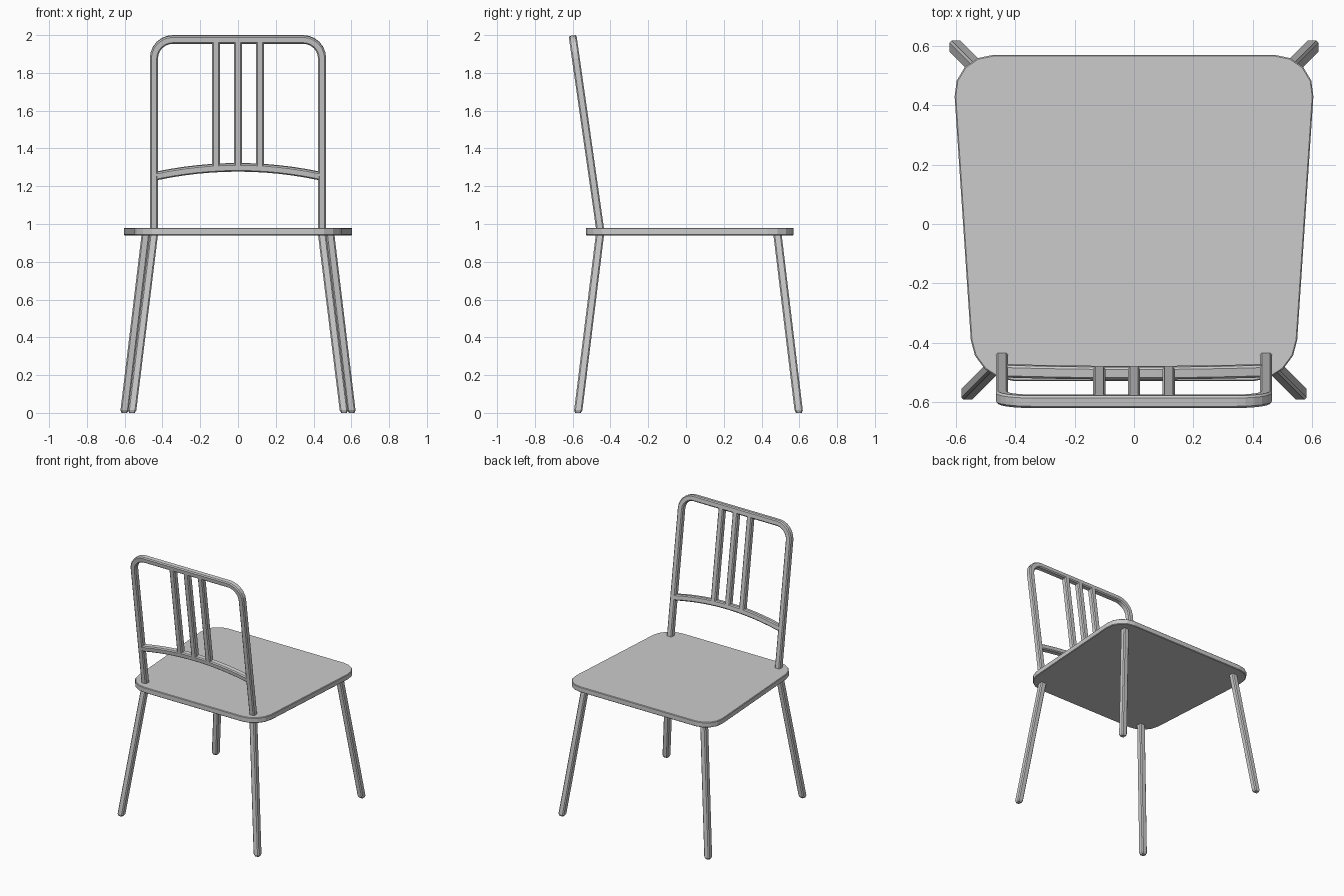
import bpy, bmesh, math
from mathutils import Vector, Matrix

if "Cube" in bpy.data.objects:
    bpy.data.objects.remove(bpy.data.objects["Cube"])

TILT = math.atan(0.145 / 1.02)
BASE = Vector((0, -0.453, 0.96))


def profile(half, chamfer):
    a, b = half, half - chamfer
    return [(a, -b), (a, b), (b, a), (-b, a), (-a, b), (-a, -b), (-b, -a), (b, -a)]


def loft(name, rings):
    """Skin a list of equal-length rings and cap both ends."""
    bm = bmesh.new()
    vs = [[bm.verts.new(p) for p in r] for r in rings]
    n = len(vs[0])
    for r, s in zip(vs, vs[1:]):
        for i in range(n):
            bm.faces.new((r[i], r[(i + 1) % n], s[(i + 1) % n], s[i]))
    bm.faces.new(vs[0][::-1])
    bm.faces.new(vs[-1])
    bmesh.ops.recalc_face_normals(bm, faces=bm.faces)
    me = bpy.data.meshes.new(name)
    bm.to_mesh(me)
    bm.free()
    ob = bpy.data.objects.new(name, me)
    bpy.context.collection.objects.link(ob)
    return ob


def back_tube(name, path, half=0.021):
    """Sweep a chamfered square along an x/z path, then lean it backwards."""
    pts = [Vector((x, 0, (z - BASE.z) / math.cos(TILT))) for x, z in path]
    rings = []
    for i, p in enumerate(pts):
        d0 = (p - pts[i - 1]).normalized() if i else None
        d1 = (pts[i + 1] - p).normalized() if i < len(pts) - 1 else None
        d0, d1 = d0 or d1, d1 or d0
        t = (d0 + d1).normalized()
        side = Vector((t.z, 0, -t.x)) / t.dot(d0)
        rings.append([p + side * u + Vector((0, v, 0)) for u, v in profile(half, 0.007)])
    m = Matrix.Translation(BASE) @ Matrix.Rotation(TILT, 4, 'X')
    return loft(name, [[m @ p for p in r] for r in rings])


# Seat: trapezoid slab with rounded corners
bm = bmesh.new()
corners = [(-0.541, -0.53), (0.541, -0.53), (0.614, 0.57), (-0.614, 0.57)]
face = bm.faces.new([bm.verts.new((x, y, 0.94)) for x, y in corners])
ext = bmesh.ops.extrude_face_region(bm, geom=[face])
top = [g for g in ext["geom"] if isinstance(g, bmesh.types.BMVert)]
bmesh.ops.translate(bm, verts=top, vec=(0, 0, 0.04))
upright = [e for e in bm.edges if abs(e.verts[0].co.z - e.verts[1].co.z) > 0.01]
bmesh.ops.bevel(bm, geom=upright, offset=0.14, segments=4, profile=0.5, affect='EDGES')
bmesh.ops.recalc_face_normals(bm, faces=bm.faces)
rim = [e for e in bm.edges if abs(e.verts[0].co.z - e.verts[1].co.z) < 0.001]
bmesh.ops.bevel(bm, geom=rim, offset=0.004, segments=1, affect='EDGES')
me = bpy.data.meshes.new("seat")
bm.to_mesh(me)
bm.free()
bpy.context.collection.objects.link(bpy.data.objects.new("seat", me))

# Splayed legs with chamfered feet
for row, foot, head in (("front", (0.562, -0.572), (0.446, -0.456)),
                        ("rear", (0.602, 0.598), (0.489, 0.485))):
    for side, s in (("left", -1), ("right", 1)):
        rings = []
        for z, half in ((0, 0.015), (0.014, 0.022), (0.95, 0.022)):
            t = z / 0.94
            cx = s * (foot[0] + (head[0] - foot[0]) * t)
            cy = foot[1] + (head[1] - foot[1]) * t
            rings.append([(cx + u, cy + v, z) for u, v in profile(half, half * 0.33)])
        loft(f"{row}_{side}_leg", rings)

# Back hoop: two posts and a top bar with rounded corners
W, H, R = 0.445, 1.977, 0.10
arc = [(W - R + R * math.cos(a), H - R + R * math.sin(a))
       for a in [math.pi / 2 * i / 6 for i in range(7)]]
half_path = [(W, 0.96)] + arc
back_tube("back_hoop", half_path + [(-x, z) for x, z in half_path[::-1]])

# Arched lower rail
back_tube("arched_rail", [(x, 1.30 - 0.045 * (x / 0.43) ** 2)
                          for x in [-0.43 + 0.86 * i / 12 for i in range(13)]])

# Upright slats
for i, x in enumerate((-0.117, 0, 0.117)):
    back_tube(f"back_slat_{i + 1}", [(x, 1.30), (x, 1.965)])
